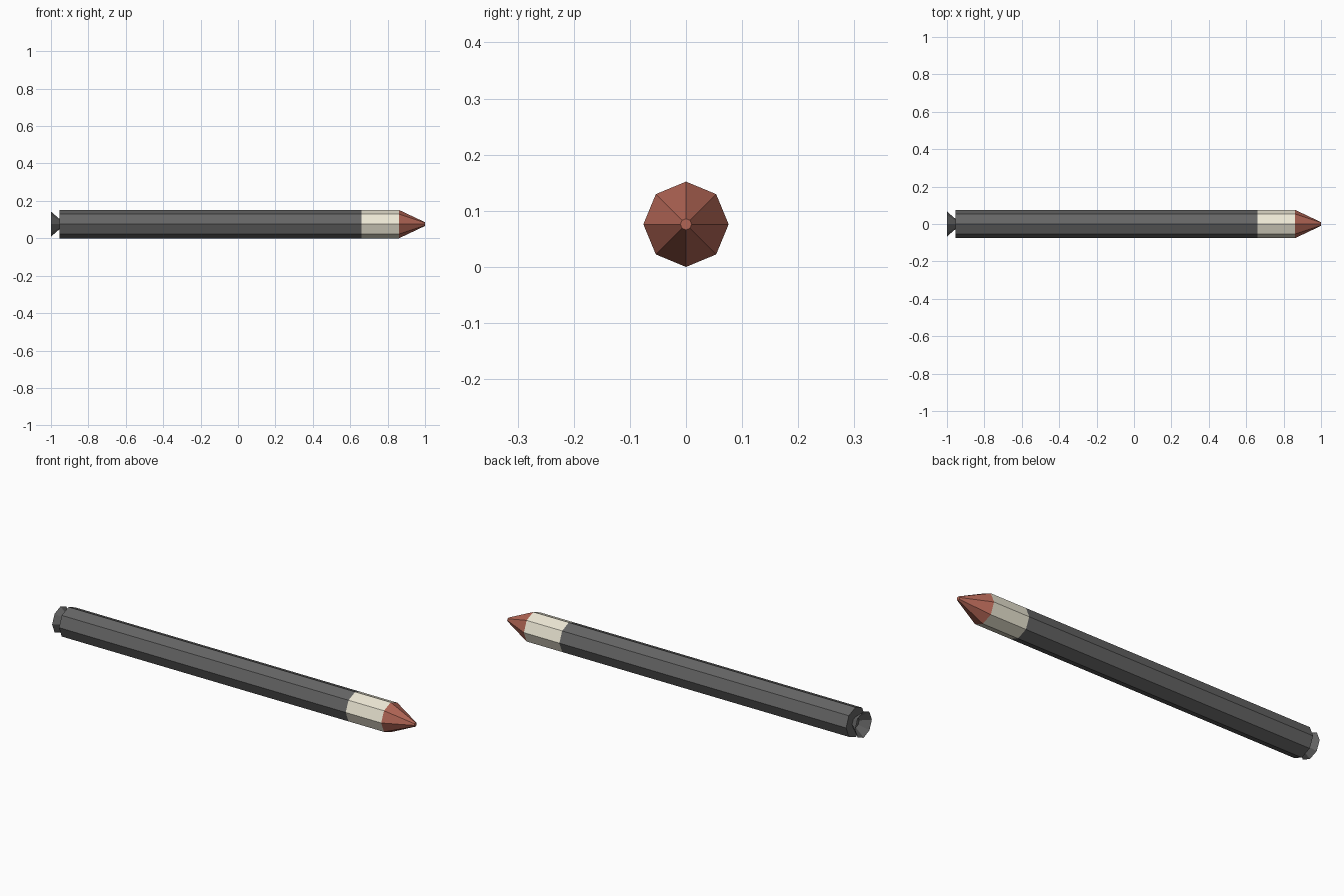
import bpy, bmesh
from math import pi, sin, cos

if "Cube" in bpy.data.objects:
    bpy.data.objects.remove(bpy.data.objects["Cube"])

SIDES, R = 8, 0.076


def material(name, rgb):
    m = bpy.data.materials.new(name)
    m.diffuse_color = (*rgb, 1)
    m.use_nodes = True
    m.node_tree.nodes["Principled BSDF"].inputs["Base Color"].default_value = m.diffuse_color
    return m


def lathe_x(name, profile, mat, cap_start=True, cap_end=True):
    """Octagonal rings (x, radius) joined along the x axis."""
    bm = bmesh.new()
    rings = [[bm.verts.new((x, r * cos(2 * pi * i / SIDES), R + r * sin(2 * pi * i / SIDES)))
              for i in range(SIDES)] for x, r in profile]
    for a, b in zip(rings, rings[1:]):
        for i in range(SIDES):
            j = (i + 1) % SIDES
            bm.faces.new((a[i], a[j], b[j], b[i]))
    if cap_start:
        bm.faces.new(rings[0][::-1])
    if cap_end:
        bm.faces.new(rings[-1])
    bmesh.ops.recalc_face_normals(bm, faces=bm.faces)
    mesh = bpy.data.meshes.new(name)
    bm.to_mesh(mesh)
    bm.free()
    mesh.materials.append(mat)
    ob = bpy.data.objects.new(name, mesh)
    bpy.context.collection.objects.link(ob)
    return ob


dark = material("dark_grey", (0.13, 0.13, 0.13))
cream = material("cream", (0.84, 0.80, 0.66))
red = material("red", (0.44, 0.13, 0.09))

# Main tube, pale band and blunt-tipped nose
lathe_x("body", [(-0.955, R), (0.66, R)], dark, cap_end=False)
lathe_x("band", [(0.66, R), (0.86, R)], cream, False, False)
lathe_x("nose_cone", [(0.86, R), (1.0, 0.01)], red, cap_start=False)

# Flared exhaust: outer wall, rim, then hollow inside down to the throat
lathe_x("nozzle", [(-0.955, 0.028), (-1.0, 0.067), (-0.998, 0.064), (-0.957, 0.026)],
        dark, cap_start=False)
